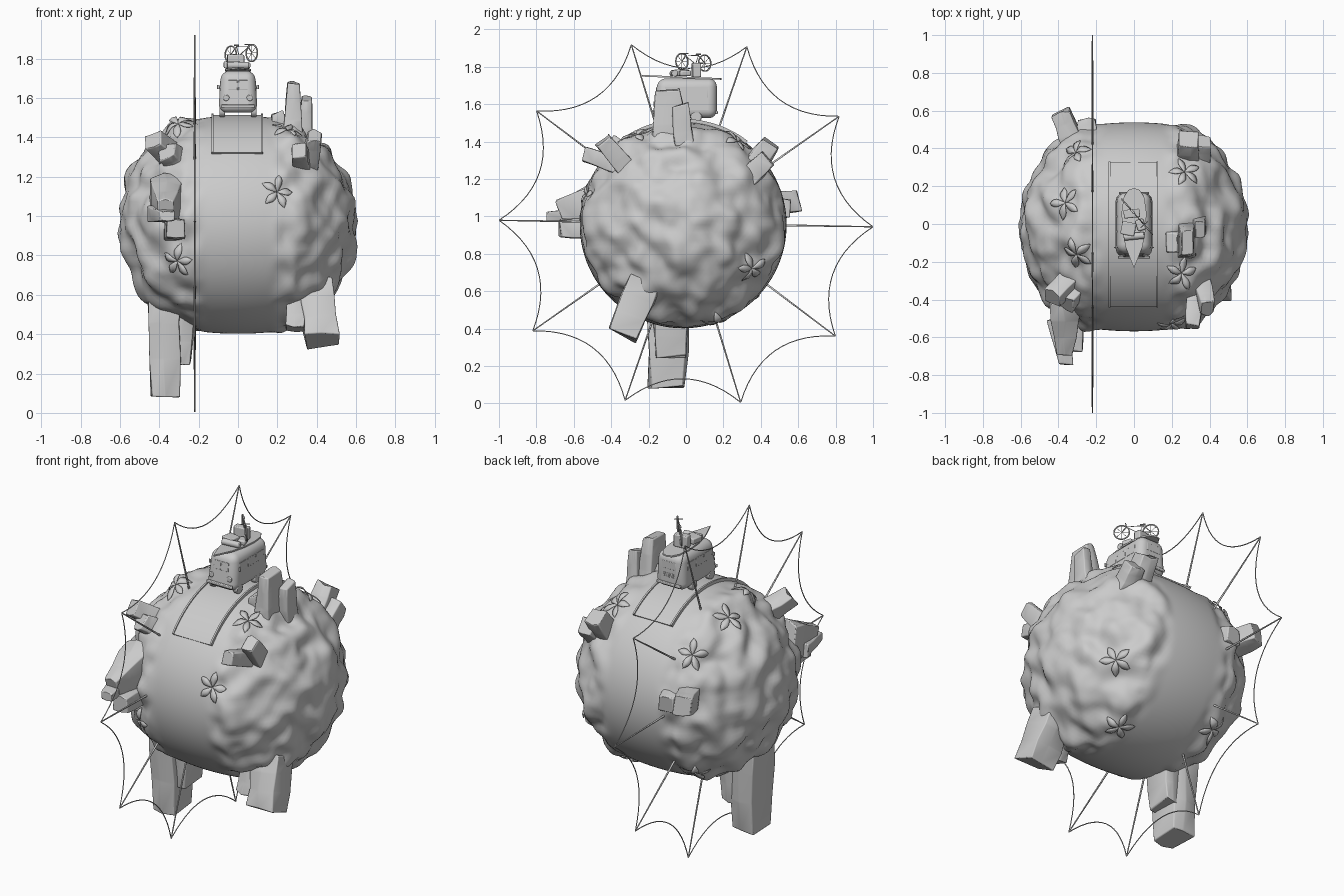
import bpy, bmesh, math, random
from mathutils import Vector as V, noise

if "Cube" in bpy.data.objects:
    bpy.data.objects.remove(bpy.data.objects["Cube"])

random.seed(4)
C = V((0, -0.015, 0.955))          # planet centre


def finish(name, bm, angle=35, bevel=0, seg=2):
    bmesh.ops.recalc_face_normals(bm, faces=bm.faces)
    me = bpy.data.meshes.new(name)
    bm.to_mesh(me)
    bm.free()
    ob = bpy.data.objects.new(name, me)
    bpy.context.collection.objects.link(ob)
    bpy.ops.object.select_all(action='DESELECT')
    ob.select_set(True)
    bpy.context.view_layer.objects.active = ob
    if bevel:
        m = ob.modifiers.new('bevel', 'BEVEL')
        m.width, m.segments, m.limit_method = bevel, seg, 'NONE'
    bpy.ops.object.shade_smooth_by_angle(angle=math.radians(angle))
    return ob


def box(name, loc, size, bevel=0.004, rot=(0, 0, 0)):
    bm = bmesh.new()
    bmesh.ops.create_cube(bm, size=1)
    bmesh.ops.scale(bm, vec=size, verts=bm.verts)
    ob = finish(name, bm, 35, bevel)
    ob.location, ob.rotation_euler = loc, rot
    return ob


def disc(name, loc, r, depth, axis, bevel=0.004):
    bm = bmesh.new()
    bmesh.ops.create_cone(bm, cap_ends=True, segments=24, radius1=r, radius2=r, depth=depth)
    ob = finish(name, bm, 35)
    m = ob.modifiers.new('bevel', 'BEVEL')
    m.width, m.segments = bevel, 2
    ob.location = loc
    ob.rotation_euler = V(axis).to_track_quat('Z', 'Y').to_euler()


def tubes(name, paths, r, cyclic=False, taper=(1, 1)):
    cu = bpy.data.curves.new(name, 'CURVE')
    cu.dimensions, cu.bevel_depth, cu.bevel_resolution = '3D', r, 1
    cu.use_fill_caps = True
    for pts in paths:
        s = cu.splines.new('POLY')
        s.points.add(len(pts) - 1)
        for i, p in enumerate(pts):
            s.points[i].co = (*p, 1)
            t = i / (len(pts) - 1)
            s.points[i].radius = taper[0] * (1 - t) + taper[1] * t
        s.use_cyclic_u = cyclic
    ob = bpy.data.objects.new(name, cu)
    bpy.context.collection.objects.link(ob)


# --- planet: lumpy ball with a smooth belt round the middle
def surf(d, lift=0):
    d = d.normalized()
    p = d * 0.6
    belt = 0.553 - 0.3 * p.x ** 2
    r = math.hypot(p.y, p.z)
    if r > belt:
        p.y *= belt / r
        p.z *= belt / r
    k = min(1, max(0, (abs(p.x) - 0.15) / 0.12))
    k = k * k * (3 - 2 * k)
    n = noise.noise(p * 8) * 0.042 + noise.noise(p * 15 + V((3, 1, 7))) * 0.01
    return C + p + d * (n * k + lift)


bm = bmesh.new()
bmesh.ops.create_icosphere(bm, subdivisions=6, radius=1)
for v in bm.verts:
    v.co = surf(v.co)
finish('planet', bm, 80)


# --- road over the top, with raised edge strips
def arc_strip(name, x0, x1, r0, r1, a0=-49, a1=37.5, n=28):
    bm = bmesh.new()
    rings = []
    for i in range(n + 1):
        a = math.radians(a0 + (a1 - a0) * i / n)
        rings.append([bm.verts.new(C + V((x, r * math.sin(a), r * math.cos(a))))
                      for x, r in ((x0, r0), (x1, r0), (x1, r1), (x0, r1))])
    for a, b in zip(rings, rings[1:]):
        for j in range(4):
            bm.faces.new((a[j], a[(j + 1) % 4], b[(j + 1) % 4], b[j]))
    bm.faces.new(rings[0])
    bm.faces.new(rings[-1])
    finish(name, bm, 30)


arc_strip('road', -0.125, 0.12, 0.53, 0.559)
arc_strip('road_edge_left', -0.134, -0.124, 0.53, 0.566)
arc_strip('road_edge_right', 0.118, 0.128, 0.53, 0.566)


# --- rocks: tapered, slightly irregular slabs (base, tip, width, depth, taper)
def rock(name, base, tip, w=0.11, d=0.11, taper=0.82):
    base, tip = V(base), V(tip)
    z = (tip - base).normalized()
    x = (V((1, 0, 0)) - z * z.x).normalized()
    y = z.cross(x)
    bm = bmesh.new()
    rings = []
    for i in range(4):
        t = i / 3
        s = 1 + (taper - 1) * t
        ring = []
        for sx, sy in ((-1, -1), (0.1, -1.1), (1, -1), (1, 1), (-0.1, 1.1), (-1, 1)):
            j = [random.uniform(-0.1, 0.1) for _ in range(3)]
            p = base.lerp(tip, t) + x * w / 2 * s * (sx + j[0]) + y * d / 2 * s * (sy + j[1])
            if i == 3:
                p += z * j[2] * 0.15
            ring.append(bm.verts.new(p))
        rings.append(ring)
    for a, b in zip(rings, rings[1:]):
        for j in range(6):
            bm.faces.new((a[j], a[(j + 1) % 6], b[(j + 1) % 6], b[j]))
    bm.faces.new(rings[0])
    bm.faces.new(rings[-1])
    finish(name, bm, 40, 0.006)


rocks = {
    'top_rock': [((.275, -.08, 1.4), (.282, -.1, 1.68), .10, .19, .65), ((.345, -.01, 1.38), (.35, -.03, 1.6), .07, .1),
                 ((.215, -.09, 1.42), (.2, -.1, 1.53), .08, .12)],
    'upper_left_rock': [((-.31, -.27, 1.28), (-.43, -.39, 1.385)), ((-.30, -.33, 1.26), (-.36, -.42, 1.33))],
    'upper_right_rock': [((.32, -.36, 1.27), (.31, -.54, 1.33), .09, .09), ((.36, -.32, 1.26), (.39, -.45, 1.41), .09, .1)],
    'front_left_rock': [((-.36, -.40, 1.09), (-.365, -.68, 1.03), .18, .23, .45), ((-.32, -.46, .935), (-.315, -.67, .935)),
                        ((-.40, -.5, 1.01), (-.36, -.74, 1.0), .12, .08, .6)],
    'bottom_rock': [((-.375, -.1, .64), (-.37, -.1, .09), .17, .22), ((-.27, -.08, .58), (-.285, -.08, .25), .11, .19)],
    'lower_right_rock': [((.39, -.22, .65), (.43, -.34, .37), .17, .16, 1), ((.3, -.26, .62), (.29, -.33, .42))],
    'back_right_rock': [((.28, .31, 1.2), (.29, .455, 1.39), .13, .12), ((.35, .33, 1.21), (.36, .44, 1.31))],
    'back_left_rock': [((-.32, .42, 1.06), (-.39, .59, 1.08), .12, .13), ((-.25, .44, 1.05), (-.25, .55, 1.04))],
}
for name, parts in rocks.items():
    for i, p in enumerate(parts):
        rock(f'{name}_{i + 1}', *p)


# --- five-leaved plants lying on the surface
def plant(name, d):
    n = V(d).normalized()
    u = n.orthogonal().normalized()
    w = n.cross(u)
    spin = random.uniform(0, 6)
    bm = bmesh.new()
    for k in range(5):
        a = spin + k * math.tau / 5 + random.uniform(-.15, .15)
        f, s = u * math.cos(a) + w * math.sin(a), w * math.cos(a) - u * math.sin(a)
        rows = []
        for i in range(7):
            t = i / 6
            half = 0.02 * math.sin(math.pi * min(1, t ** 1.3 * 0.93 + 0.06))
            rows.append([bm.verts.new(surf(n * 0.58 + f * t * 0.09 + s * q * half,
                                           0.005 + 0.013 * math.sin(math.pi * t) - 0.002 * abs(q)))
                         for q in (-1, 0, 1)])
        for a0, b0 in zip(rows, rows[1:]):
            for j in range(2):
                bm.faces.new((a0[j], a0[j + 1], b0[j + 1], b0[j]))
    ob = finish(name, bm, 40)
    ob.modifiers.new('thick', 'SOLIDIFY').thickness = 0.002


for i, d in enumerate([(.2, -.54, .175), (-.31, -.486, -.185), (.25, -.25, .49), (-.31, .395, .337), (-.36, .125, .47),
                       (-.3, -.145, .506), (.27, .295, .454), (.4, .345, -.22), (.235, .18, -.49), (-.27, .325, -.38)]):
    plant(f'plant_{i + 1}', d)

# --- big spoked web in the plane x = -0.22
hub = V((-0.22, 0, 0.962))


def polar(deg, r):
    a = math.radians(deg)
    return hub + V((0, r * math.cos(a), r * math.sin(a)))


spokes, swags = [], []
for k in range(10):
    a = 36 * k - 1
    p0, p1, m = polar(a, 1), polar(a + 36, 1), polar(a + 18, 0.83)
    c = m * 2 - (p0 + p1) / 2
    spokes.append([polar(a, 0.3), p0])
    swags.append([p0 * (1 - t) ** 2 + c * 2 * t * (1 - t) + p1 * t * t for t in [i / 14 for i in range(15)]])
tubes('web_spokes', spokes, 0.005, taper=(1.5, 0.7))
tubes('web_swags', swags, 0.003)

# --- van body: tapered rounded box
bm = bmesh.new()
bmesh.ops.create_cube(bm, size=1)
for v in bm.verts:
    top = v.co.z > 0
    v.co.x *= 0.172 if top else 0.2
    v.co.y = (0.165 if v.co.y > 0 else -0.18) + (0.03 if top and v.co.y < 0 else 0)
    v.co.z = 1.738 if top else 1.525
finish('van_body', bm, 40, 0.045, 6)
for s, side in ((-1, 'left'), (1, 'right')):
    for y, e in ((-0.115, 'front'), (0.055, 'rear')):
        disc(f'{e}_wheel_{side}', (s * 0.08, y, 1.533), 0.03, 0.03, (1, 0, 0), 0.006)
    for i in range(3):
        box(f'{side}_window_{i + 1}', (s * 0.0905, i * 0.08 - 0.08, 1.66), (0.004, 0.07, 0.05), 0.0015, (0, -s * 0.066, 0))
    disc(f'headlight_{side}', (s * 0.06, -0.168, 1.6), 0.016, 0.01, (0, 1, 0))
    box(f'mirror_{side}', (s * 0.1, -0.125, 1.655), (0.012, 0.006, 0.022), 0.002)
    box(f'windscreen_{side}', (s * 0.026, -0.1605, 1.665), (0.046, 0.004, 0.05), 0.0015, (-0.14, 0, 0))
box('front_bumper', (0, -0.176, 1.558), (0.17, 0.014, 0.018), 0.004)
box('rear_bumper', (0, 0.164, 1.556), (0.16, 0.012, 0.018), 0.004)
box('rear_window', (0, 0.164, 1.67), (0.09, 0.004, 0.045), 0.0015)
for i in range(3):
    box(f'rear_vent_{i + 1}', (0, 0.165, 1.6 + i * 0.01), (0.07, 0.004, 0.004), 0.001)

# --- pointed board and luggage on the roof
bm = bmesh.new()
half = [(0, -0.235), (0.045, -0.12), (0.062, -0.03), (0.066, 0.06), (0.055, 0.14), (0.03, 0.18), (0, 0.19)]
outline = half + [(-x, y) for x, y in half[-2:0:-1]]
face = bm.faces.new([bm.verts.new((x, y, 1.738 - y * 0.04)) for x, y in outline])
ext = bmesh.ops.extrude_face_region(bm, geom=[face])
bmesh.ops.translate(bm, vec=(0, 0, 0.009), verts=[g for g in ext['geom'] if isinstance(g, bmesh.types.BMVert)])
finish('roof_board', bm, 40)
box('suitcase_tall', (-0.012, 0.055, 1.782), (0.085, 0.045, 0.075), 0.006, (0, 0, 0.1))
box('suitcase_flat', (-0.03, -0.025, 1.768), (0.075, 0.07, 0.035), 0.006, (0, 0, -0.2))
box('small_bag', (0.035, -0.005, 1.765), (0.045, 0.06, 0.03), 0.008, (0, 0, 0.3))
disc('bedroll', (0, -0.065, 1.765), 0.018, 0.11, (1, 0.1, 0), 0.005)

# --- bicycle standing diagonally on the roof
A, B = V((-0.037, 0.1, 1.82)), V((0.07, -0.022, 1.828))
f = (B - A).normalized()
up = V((0, 0, 1))
side = f.cross(up)
tyres, spk = [], []
for c in (A, B):
    rim = [c + f * 0.043 * math.cos(i * math.tau / 24) + up * 0.043 * math.sin(i * math.tau / 24) for i in range(24)]
    tyres.append(rim)
    spk += [[c, rim[i]] for i in range(0, 24, 3)]
tubes('bicycle_tyres', tyres, 0.004, True)
tubes('bicycle_spokes', spk, 0.0012)
crank, seat, head = A + f * 0.065 - up * 0.01, A + f * 0.045 + up * 0.038, B - f * 0.025 + up * 0.034
bar = head + up * 0.01
tubes('bicycle_frame', [[A, crank, seat, A], [crank, head, seat], [B, head, bar], [seat, seat + up * 0.006]], 0.0028)
tubes('bicycle_handlebar', [[bar - side * 0.025, bar, bar + side * 0.025]], 0.0025)
box('bicycle_saddle', seat + up * 0.007, (0.03, 0.012, 0.006), 0.002, (0, 0, math.atan2(f.y, f.x)))
